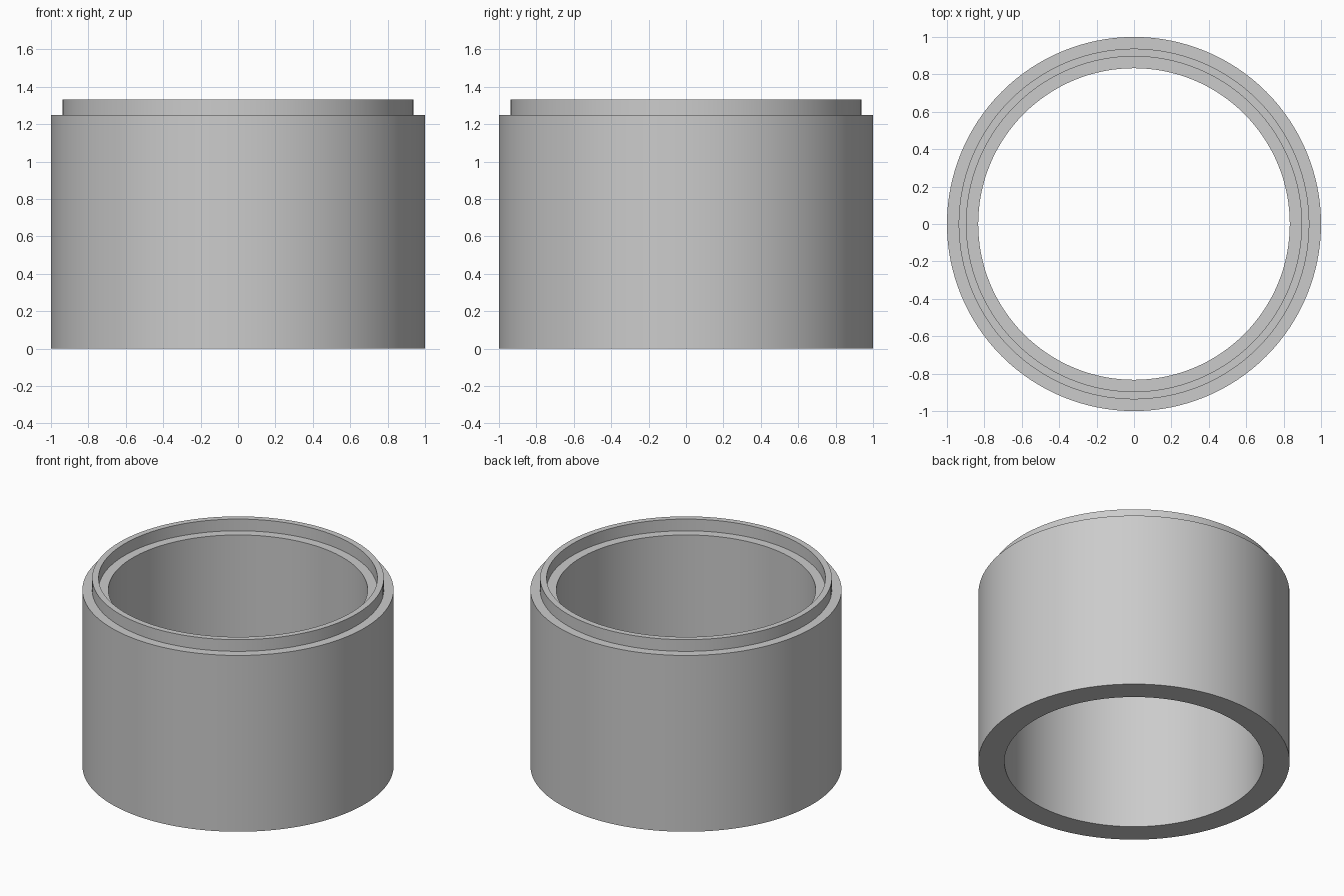
import bpy, bmesh
from math import sin, cos, tau, radians

if "Cube" in bpy.data.objects:
    bpy.data.objects.remove(bpy.data.objects["Cube"])

SEGMENTS = 128

# Closed wall cross-section (radius, height): bore, inner ledge, raised lip, outer shoulder
PROFILE = [(0.833, 0.0), (1.0, 0.0), (1.0, 1.25), (0.9375, 1.25),
           (0.9375, 1.333), (0.896, 1.333), (0.896, 1.25), (0.833, 1.25)]


def revolve(name, profile, segments):
    bm = bmesh.new()
    rings = [[bm.verts.new((r * cos(tau * i / segments), r * sin(tau * i / segments), z))
              for i in range(segments)] for r, z in profile]
    for k, a in enumerate(rings):
        b = rings[(k + 1) % len(rings)]
        for i in range(segments):
            j = (i + 1) % segments
            bm.faces.new((a[i], a[j], b[j], b[i]))
    bmesh.ops.recalc_face_normals(bm, faces=bm.faces)
    mesh = bpy.data.meshes.new(name)
    bm.to_mesh(mesh)
    bm.free()
    obj = bpy.data.objects.new(name, mesh)
    bpy.context.collection.objects.link(obj)
    return obj


# Open tube with a stepped rim
tube = revolve("stepped_tube", PROFILE, SEGMENTS)
bpy.context.view_layer.objects.active = tube
tube.select_set(True)
bpy.ops.object.shade_smooth_by_angle(angle=radians(30))
